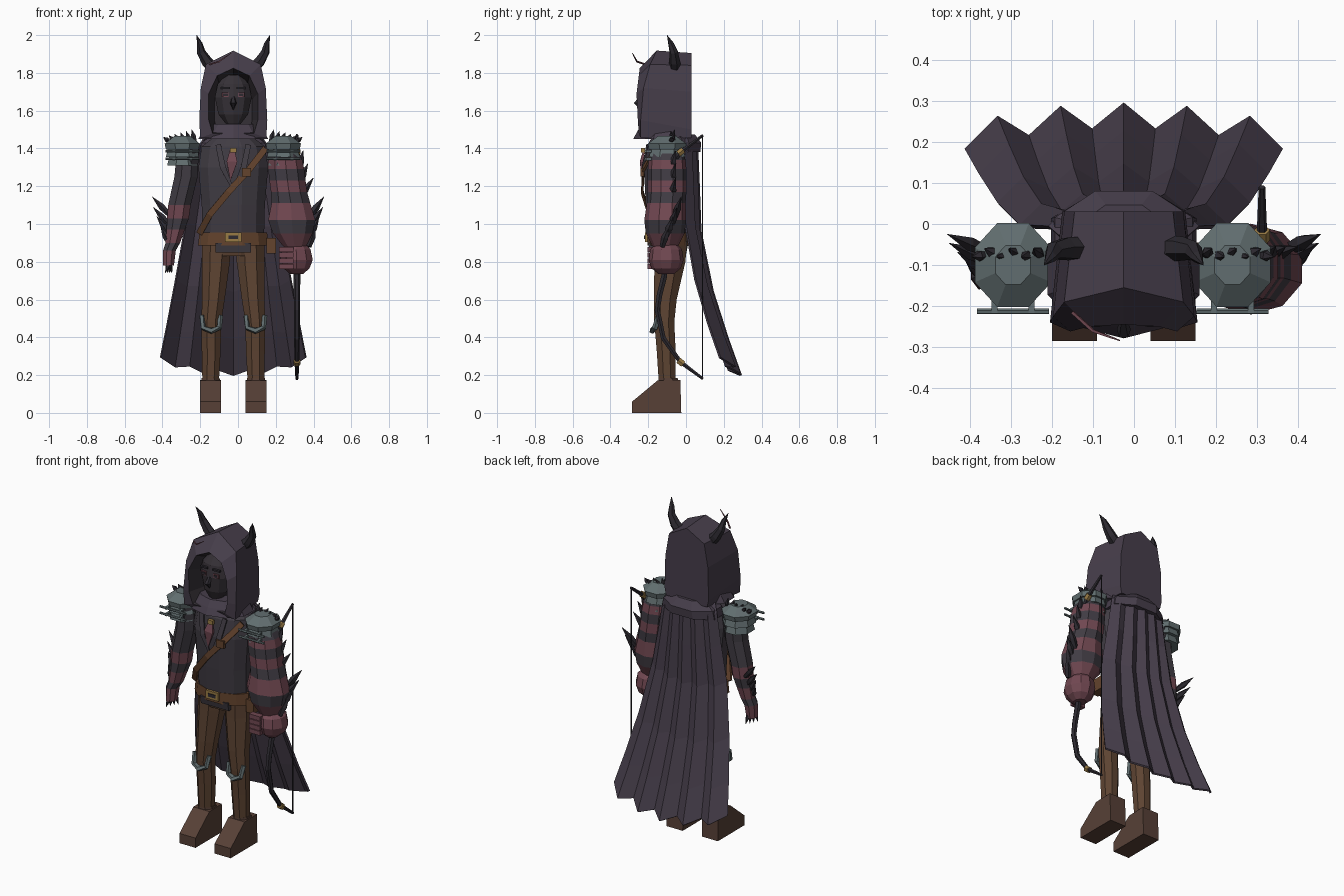
import bpy, bmesh, math
from mathutils import Vector as V

if "Cube" in bpy.data.objects:
    bpy.data.objects.remove(bpy.data.objects["Cube"])

CX = -0.025          # centre line of the body
SIDES = (("right", -1), ("left", 1))


def colour(name, r, g, b):
    m = bpy.data.materials.new(name)
    m.use_nodes = True
    m.diffuse_color = (r, g, b, 1)
    bsdf = next(n for n in m.node_tree.nodes if n.type == 'BSDF_PRINCIPLED')
    bsdf.inputs["Base Color"].default_value = (r, g, b, 1)
    return m


PURPLE = colour("purple cloth", .062, .048, .07)
DARK = colour("dark cloth", .052, .045, .057)
BLACK = colour("black horn", .026, .023, .03)
PINK = colour("dusty pink", .165, .064, .083)
GREY = colour("grey metal", .12, .155, .16)
PANTS = colour("brown cloth", .11, .057, .032)
BOOT = colour("boot leather", .095, .051, .037)
STRAP = colour("strap leather", .125, .056, .026)
GOLD = colour("dull gold", .32, .2, .06)
FACE = colour("shadow face", .036, .03, .037)


def finish(name, bm, mats):
    bmesh.ops.remove_doubles(bm, verts=bm.verts, dist=.0002)
    bmesh.ops.recalc_face_normals(bm, faces=bm.faces)
    me = bpy.data.meshes.new(name)
    bm.to_mesh(me)
    bm.free()
    for m in mats:
        me.materials.append(m)
    ob = bpy.data.objects.new(name, me)
    bpy.context.scene.collection.objects.link(ob)
    return ob


def skin(name, rings, mats):
    """Bridge closed rings; mats is one material or one per segment."""
    bm = bmesh.new()
    loops = [[bm.verts.new(p) for p in r] for r in rings]
    n = len(loops[0])
    segs = mats if isinstance(mats, list) else [mats] * (len(rings) - 1)
    slots = list(dict.fromkeys(segs))
    for a, b, m in zip(loops, loops[1:], segs):
        for i in range(n):
            j = (i + 1) % n
            bm.faces.new((a[i], a[j], b[j], b[i])).material_index = slots.index(m)
    bm.faces.new(loops[0]).material_index = slots.index(segs[0])
    bm.faces.new(loops[-1]).material_index = slots.index(segs[-1])
    return finish(name, bm, slots)


def loft(name, rows, mats, n=10):
    """Stack of horizontal ellipses: x, y, z, rx, ry."""
    ang = [2 * math.pi * (i + .5) / n for i in range(n)]
    k = 1 / math.cos(math.pi / n) ** .5
    return skin(name, [[(x + rx * k * math.cos(a), y + ry * k * math.sin(a), z) for a in ang]
                       for x, y, z, rx, ry in rows], mats)


def tube(name, path, radii, mat, n=5, flat=1, ref=(.3, .9, .2)):
    pts = [V(p) for p in path]
    rings = []
    for i, p in enumerate(pts):
        d = (pts[min(i + 1, len(pts) - 1)] - pts[max(i - 1, 0)]).normalized()
        s = d.cross(V(ref)).normalized()
        u = s.cross(d)
        r = max(radii[i], .0008)
        rings.append([p + s * r * math.cos(t) + u * r * flat * math.sin(t)
                      for t in (2 * math.pi * (k + .5) / n for k in range(n))])
    return skin(name, rings, mat)


def spike(name, a, b, r, mat=BLACK):
    mid = V(a).lerp(V(b), .45)
    return tube(name, (a, mid, b), (r * .7, r, 0), mat)


def prism(name, profile, x0, x1, mat):
    return skin(name, [[(x, y, z) for y, z in profile] for x in (x0, x1)], mat)


def box(name, c, s, mat):
    x, y, z = c
    a, b, h = s[0] / 2, s[1] / 2, s[2] / 2
    return prism(name, [(y - b, z - h), (y + b, z - h), (y + b, z + h), (y - b, z + h)],
                 x - a, x + a, mat)


# Torso, hips and belt
loft("torso", [(CX, -.09, .9, .165, .11), (CX, -.095, 1.1, .17, .12), (CX, -.1, 1.3, .188, .125),
               (CX, -.1, 1.41, .17, .11), (CX, -.1, 1.48, .08, .07)], DARK, 12)
loft("hips", [(CX, -.085, .83, .15, .085), (CX, -.085, .93, .175, .105)], PANTS, 12)
loft("belt", [(CX, -.09, .885, .19, .115), (CX, -.09, .955, .182, .115)], STRAP, 12)
box("belt_buckle", (CX, -.211, .93), (.085, .014, .05), GOLD)
box("buckle_centre", (CX, -.217, .93), (.05, .009, .02), BLACK)
prism("front_flap", [(-.2, .9), (-.19, .85), (-.16, .85), (-.16, .9)], CX - .095, CX + .095, DARK)
box("belt_pouch", (.175, -.09, .885), (.05, .09, .08), STRAP)
tube("chest_strap", [(.145, -.165, 1.4), (.06, -.225, 1.29), (-.05, -.232, 1.17), (-.15, -.195, 1.05),
                     (-.205, -.13, .95)], [.024] * 5, STRAP, 4, .35, (0, -1, 0))
box("strap_buckle", (.045, -.232, 1.275), (.05, .02, .045), STRAP)
tube("neck_scarf", [(-.03, -.222, 1.39), (-.032, -.236, 1.33), (-.04, -.234, 1.23)],
     [.018, .04, 0], PINK, 4, .3, (0, -1, 0))
box("collar_clasp", (CX, -.228, 1.39), (.035, .02, .025), GOLD)
for side, s in SIDES:
    tube(side + "_lapel", [(CX + s * .08, -.205, 1.42), (CX + s * .055, -.229, 1.3), (CX, -.232, 1.18)],
         [.02, .022, .006], DARK, 4, .3, (0, -1, 0))

# Legs, boots and knee guards
for side, s in SIDES:
    def at(d, s=s):
        return CX + s * d
    loft(side + "_leg", [(at(.09), -.08, .91, .078, .09), (at(.092), -.085, .8, .077, .085),
                         (at(.105), -.11, .6, .062, .063), (at(.117), -.115, .48, .055, .055),
                         (at(.117), -.105, .33, .052, .052), (at(.12), -.1, .15, .045, .045)], PANTS, 8)
    prism(side + "_boot", [(-.285, 0), (-.285, .06), (-.15, .172), (-.03, .175), (-.025, 0)],
          at(.065), at(.175), BOOT)
    loft(side + "_boot_cuff", [(at(.12), -.09, .15, .052, .06), (at(.12), -.095, .185, .05, .052)], BOOT, 8)
    tube(side + "_knee_guard", [(at(.117) + x, y, z) for x, y, z in
         ((-.05, -.145, .515), (-.042, -.165, .45), (0, -.178, .435), (.042, -.165, .45), (.05, -.145, .515))],
         [.014, .015, .017, .015, .014], GREY)

# Right arm, slim with stripes and claws
loft("right_arm", [(-.265, -.1, 1.4, .06, .075), (-.275, -.1, 1.25, .064, .07), (-.31, -.1, 1.1, .062, .066),
                   (-.318, -.1, 1.03, .06, .062), (-.33, -.105, .97, .05, .055), (-.345, -.11, .9, .04, .047),
                   (-.363, -.115, .86, .035, .045), (-.368, -.12, .78, .03, .04)],
     [DARK, DARK, PINK, DARK, PINK, DARK, PINK], 8)
for i in range(4):
    y = -.15 + i * .022
    spike("right_claw", (-.365, y, .8), (-.385 + .012 * i, y, .74), .011)

# Left arm, swollen and striped, with a heavy fist
loft("left_arm", [(.235, -.1, 1.4, .075, .08), (.25, -.1, 1.34, .092, .095), (.255, -.1, 1.29, .098, .1),
                  (.262, -.1, 1.23, .098, .1), (.27, -.1, 1.17, .098, .1), (.28, -.105, 1.11, .105, .1),
                  (.285, -.11, 1.02, .128, .108), (.29, -.11, .95, .108, .1), (.3, -.11, .88, .06, .065)],
     [DARK, PINK, DARK, PINK, DARK, PINK, DARK, PINK])
loft("left_fist", [(.305, -.105, .9, .045, .05), (.308, -.105, .865, .078, .082), (.31, -.105, .81, .088, .09),
                   (.31, -.105, .765, .07, .075), (.31, -.105, .735, .035, .04)], PINK)
for i in range(4):
    box("left_finger", (.255, -.185, .775 + i * .03), (.075, .035, .026), PINK)

# Spikes on the arms
for i, (z, out) in enumerate(((1.145, .455), (1.09, .45), (1.04, .43), (.99, .41))):
    y = -.025 - .022 * i
    spike("left_elbow_spike", (.375, y - .035, z - .11), (out, y, z), .02)
    spike("right_elbow_spike", (-.36, y - .04, z - .1), (-out, y, z), .018)
for x, z in ((.345, 1.39), (.37, 1.32), (.4, 1.245)):
    spike("left_arm_spike", (.32, -.08, z - .11), (x, -.055, z), .02)

# Layered shoulder guards
for (side, s), x in zip(SIDES, (-.295, .24)):
    for z, r in ((1.31, .083), (1.355, .09)):
        loft(side + "_shoulder_plate", [(x, -.1, z, r, r + .01), (x, -.1, z + .05, r - .012, r - .005)], GREY, 8)
    loft(side + "_shoulder_cap", [(x, -.1, 1.395, .09, .1), (x, -.1, 1.425, .097, .106),
                                  (x, -.1, 1.465, .045, .05)], GREY, 8)
    for i in range(6):
        d = -.075 + i * .03
        spike(side + "_shoulder_spike", (x + s * d * .9, -.075, 1.435),
              (x + s * (d + .025), -.06 - .02 * (i % 2), 1.5 - .008 * i), .014)
    for z in (1.345, 1.385):
        tube(side + "_shoulder_rod", [(x - .088, -.213, z), (x + .088, -.213, z)], [.007] * 2, GREY, 6)
        for d in (-.045, .045):
            box(side + "_rod_mount", (x + d, -.2, z), (.015, .035, .015), GREY)

# Hood with a recessed opening, built from half outlines
halves = [
    [(0, .03, 1.905), (.12, .03, 1.84), (.145, .03, 1.7), (.15, .03, 1.5), (.14, .03, 1.455)],
    [(0, -.155, 1.918), (.145, -.19, 1.845), (.172, -.225, 1.72), (.18, -.24, 1.55), (.175, -.24, 1.455)],
    [(0, -.245, 1.825), (.085, -.25, 1.785), (.13, -.262, 1.69), (.13, -.255, 1.55), (.11, -.25, 1.48)],
    [(0, -.14, 1.78), (.075, -.14, 1.74), (.1, -.14, 1.66), (.1, -.14, 1.55), (.09, -.14, 1.51)]]
skin("hood", [[(CX + x, y, z) for x, y, z in h] + [(CX - x, y, z) for x, y, z in h[:0:-1]]
              for h in halves], [PURPLE, PURPLE, FACE])
loft("hood_hem", [(CX, -.125, 1.45, .19, .15), (CX, -.12, 1.49, .165, .135), (CX, -.12, 1.53, .13, .11)],
     PURPLE, 10)
loft("cape_collar", [(CX, -.03, 1.38, .185, .11), (CX, -.03, 1.43, .175, .115), (CX, -.03, 1.475, .11, .08)],
     PURPLE, 8)

# Face in shadow
loft("face", [(CX, -.165, 1.53, .04, .05), (CX, -.165, 1.58, .08, .07), (CX, -.165, 1.67, .1, .078),
              (CX, -.165, 1.74, .085, .065), (CX, -.165, 1.79, .04, .03)], FACE, 10)
tube("nose", [(CX, -.235, 1.675), (CX, -.262, 1.64), (CX, -.24, 1.605)], [.008, .018, .003], BLACK)
for side, s in SIDES:
    box(side + "_eye", (CX + s * .042, -.236, 1.685), (.036, .009, .024), PINK)
    box(side + "_eye_centre", (CX + s * .042, -.24, 1.685), (.026, .008, .014), BLACK)
    box(side + "_brow", (CX + s * .042, -.234, 1.72), (.05, .014, .01), BLACK)
    tube(side + "_horn", [(CX + s * x, y, z) for x, y, z in
         ((.09, -.06, 1.81), (.14, -.06, 1.86), (.17, -.065, 1.91), (.178, -.08, 1.955), (.194, -.1, 2.0))],
         [.033, .03, .023, .015, 0], BLACK, 6)
tube("hood_plume", [(-.15, -.215, 1.845), (-.1, -.26, 1.86), (-.035, -.284, 1.905)], [.005, .005, .002], PINK, 4)

# Pleated cape widening to a jagged hem: z, y, half width, fold depth
rows = [(1.46, .02, .15, .006), (1.4, .05, .18, .01), (1.2, .055, .21, .014), (.97, .06, .25, .018),
        (.65, .12, .305, .024), (.4, .195, .35, .03), (.21, .26, .385, .034)]
COLS = 11
bm = bmesh.new()
grid = []
for k, (z, y, w, f) in enumerate(rows):
    row = []
    for i in range(COLS):
        u = 2 * i / (COLS - 1) - 1
        ridge = 1 if i % 2 else -1
        drop = (.07 * u * u - .012 * ridge) * k / (len(rows) - 1)
        row.append(bm.verts.new((CX + u * w, y + f * ridge * .9 - .05 * u * u, z + drop)))
    grid.append(row)
for a, b in zip(grid, grid[1:]):
    for i in range(COLS - 1):
        bm.faces.new((a[i], a[i + 1], b[i + 1], b[i]))
cape = finish("cape", bm, [PURPLE])
thick = cape.modifiers.new("thickness", 'SOLIDIFY')
thick.thickness = .012
thick.offset = 0

# Bow held upright in the left hand
BX, MID = .312, .825
half = [(.09, .645), (-.03, .555), (-.12, .43), (-.152, .28), (-.14, .2), (-.115, .1)]
limb = [(BX, y, MID + d) for y, d in half] + [(BX, y, MID - d) for y, d in half[::-1]]
radii = [.008, .013, .015, .016, .017, .018]
tube("bow", limb, radii + radii[::-1], BLACK, 6, 1, (1, 0, 0))
tube("bow_string", [(BX, .088, MID - .64), (BX, .088, MID + .64)], [.003] * 2, BLACK, 4)
for d in (-1, 1):
    tube("bow_band", [(BX, -.015, MID + d * .567), (BX, -.04, MID + d * .547)], [.019] * 2, GOLD, 6, 1, (1, 0, 0))
